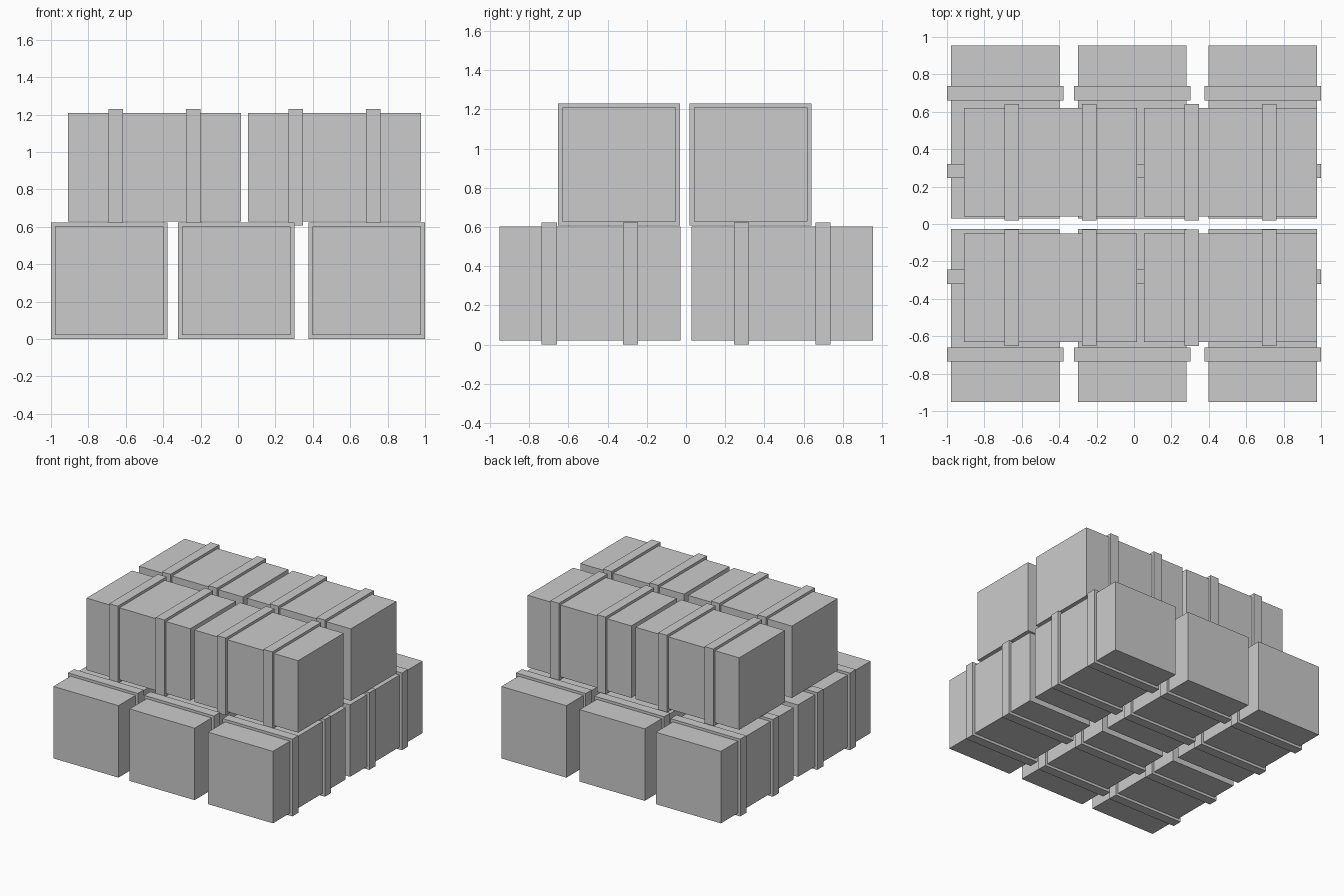
import bpy, bmesh
from mathutils import Vector

if "Cube" in bpy.data.objects:
    bpy.data.objects.remove(bpy.data.objects["Cube"])

LENGTH = 0.925   # long side of a crate
BODY = 0.58      # square section of the body
STRAP = 0.622    # square section over the straps
STRAP_W = 0.077  # width of one strap
STRAP_AT = 0.2075  # strap distance from the crate's middle


def crate(name, centre, along_x):
    """Crate with two raised straps, as one stepped loft of square rings."""
    e, a, w = LENGTH / 2, STRAP_AT, STRAP_W / 2
    b, s = BODY / 2, STRAP / 2
    steps = [(-e, b), (-a - w, b), (-a - w, s), (-a + w, s), (-a + w, b),
             (a - w, b), (a - w, s), (a + w, s), (a + w, b), (e, b)]
    bm = bmesh.new()
    rings = []
    for t, h in steps:
        ring = []
        for u, v in ((-h, -h), (h, -h), (h, h), (-h, h)):
            ring.append(bm.verts.new((t, u, v) if along_x else (u, t, v)))
        rings.append(ring)
    for r0, r1 in zip(rings, rings[1:]):
        for i in range(4):
            j = (i + 1) % 4
            bm.faces.new((r0[i], r0[j], r1[j], r1[i]))
    bm.faces.new(rings[0])
    bm.faces.new(rings[-1])
    bmesh.ops.recalc_face_normals(bm, faces=bm.faces)
    mesh = bpy.data.meshes.new(name)
    bm.to_mesh(mesh)
    bm.free()
    obj = bpy.data.objects.new(name, mesh)
    obj.location = Vector(centre)
    bpy.context.collection.objects.link(obj)


# Lower layer: three columns, two rows, long side front to back
for row, y in (("front", -0.49), ("back", 0.491)):
    for col, x in (("left", -0.689), ("middle", -0.01), ("right", 0.689)):
        crate(f"lower_crate_{row}_{col}", (x, y, STRAP / 2), False)

# Upper layer: two columns, two rows, long side left to right
for row, y in (("front", -0.341), ("back", 0.33)):
    for col, x in (("left", -0.4465), ("right", 0.516)):
        crate(f"upper_crate_{row}_{col}", (x, y, 0.919), True)
